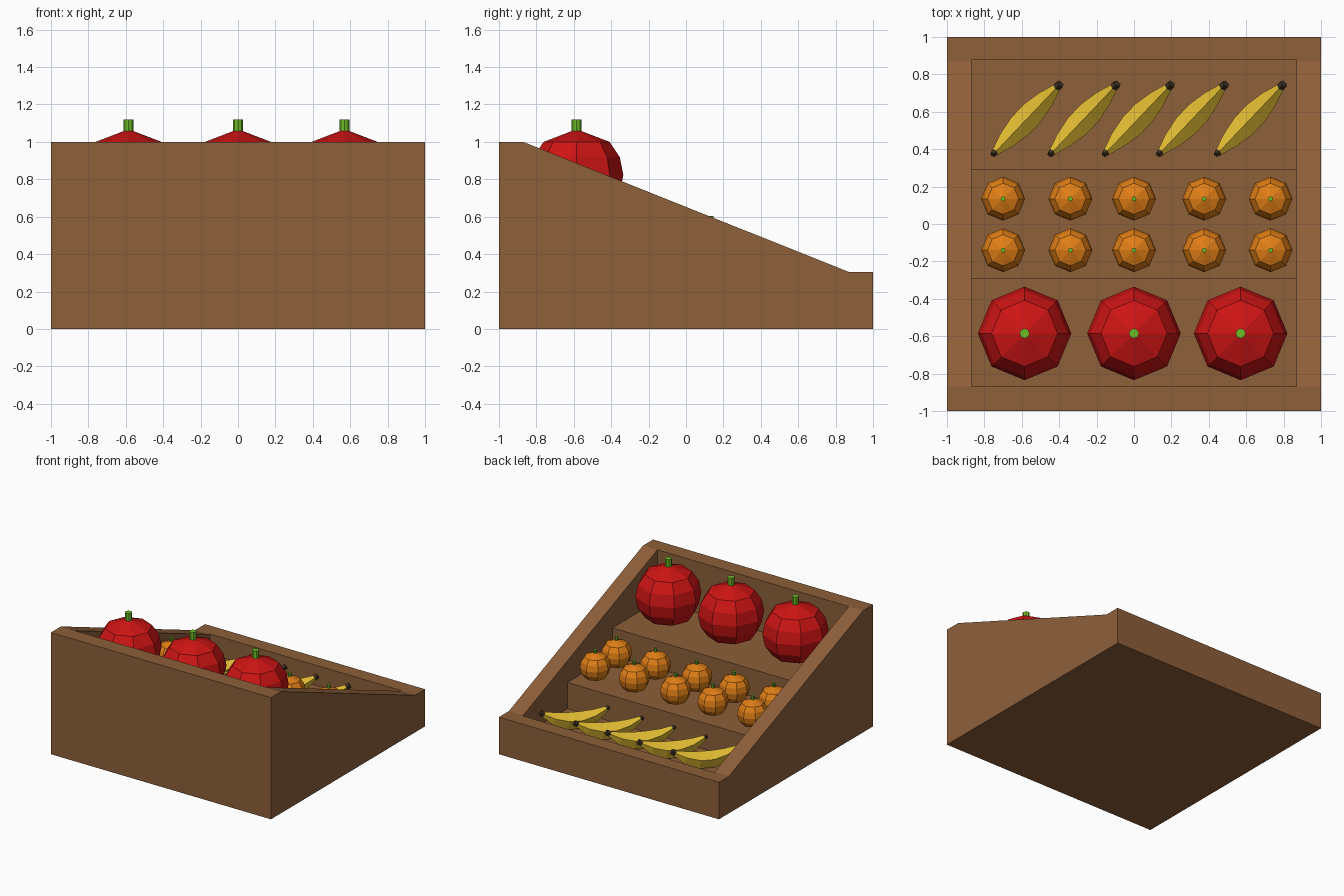
import bpy, bmesh, math
from mathutils import Vector

if "Cube" in bpy.data.objects:
    bpy.data.objects.remove(bpy.data.objects["Cube"])


def material(name, r, g, b):
    m = bpy.data.materials.new(name)
    m.diffuse_color = (r, g, b, 1)
    m.use_nodes = True
    m.node_tree.nodes["Principled BSDF"].inputs["Base Color"].default_value = m.diffuse_color
    return m


WOOD = material("wood", 0.27, 0.115, 0.042)
RED = material("red_skin", 0.62, 0.007, 0.007)
ORANGE = material("orange_skin", 0.75, 0.21, 0.008)
YELLOW = material("yellow_skin", 0.72, 0.48, 0.03)
GREEN = material("green_stem", 0.16, 0.5, 0.02)
DARK = material("dark_tip", 0.05, 0.03, 0.015)


def finish(bm, name, *mats):
    bmesh.ops.recalc_face_normals(bm, faces=bm.faces)
    me = bpy.data.meshes.new(name)
    bm.to_mesh(me)
    bm.free()
    for m in mats:
        me.materials.append(m)
    ob = bpy.data.objects.new(name, me)
    bpy.context.collection.objects.link(ob)
    return ob


def extruded(name, profile, half_width, mat):
    """Extrude a (y, z) profile symmetrically along x."""
    bm = bmesh.new()
    face = bm.faces.new([bm.verts.new((-half_width, y, z)) for y, z in profile])
    ext = bmesh.ops.extrude_face_region(bm, geom=[face])["geom"]
    moved = [v for v in ext if isinstance(v, bmesh.types.BMVert)]
    bmesh.ops.translate(bm, verts=moved, vec=(2 * half_width, 0, 0))
    return finish(bm, name, mat)


def loft(bm, rings, mats):
    """Skin a list of point rings, capping both ends."""
    loops = [[bm.verts.new(p) for p in ring] for ring in rings]
    n = len(loops[0])
    for a, b, mi in zip(loops, loops[1:], mats):
        for i in range(n):
            j = (i + 1) % n
            bm.faces.new((a[i], a[j], b[j], b[i])).material_index = mi
    for loop, mi in ((loops[0], mats[0]), (loops[-1], mats[-1])):
        bm.faces.new(loop).material_index = mi


# Sloped crate with stepped interior
crate = extruded("crate", [(-1, 0), (1, 0), (1, 0.305), (0.87, 0.305),
                           (-0.87, 1), (-1, 1)], 1, WOOD)
cutter = extruded("step_cutter", [(0.88, 0.14), (0.295, 0.14), (0.295, 0.355),
                                  (-0.29, 0.355), (-0.29, 0.58), (-0.87, 0.58),
                                  (-0.87, 1.5), (0.88, 1.5)], 0.87, WOOD)
cutter.hide_render = True
mod = crate.modifiers.new("steps", "BOOLEAN")
mod.operation, mod.solver, mod.object = "DIFFERENCE", "EXACT", cutter
bpy.context.view_layer.objects.active = crate
bpy.ops.object.modifier_apply(modifier=mod.name)
bpy.data.objects.remove(cutter)


# Round fruit: eight-sided body with a short stem
def round_fruit(name, mat, loc, s):
    def ring(r, z):
        return [Vector(loc) + s * Vector((r * math.cos(k * math.pi / 4),
                r * math.sin(k * math.pi / 4), z)) for k in range(8)]
    bm = bmesh.new()
    prof = [(0.02, -0.237)]
    for lat in (-45, -22.5, 0, 22.5, 45):
        a = math.radians(lat)
        prof.append((0.25 * math.cos(a), 0.25 * math.sin(a)))
    prof.append((0.02, 0.237))
    loft(bm, [ring(r, z) for r, z in prof], [0] * 6)
    loft(bm, [ring(0.027, 0.2), ring(0.027, 0.297)], [1])
    finish(bm, name, mat, GREEN)


for i, x in enumerate((-0.585, 0, 0.57)):
    round_fruit(f"apple_{i + 1}", RED, (x, -0.585, 0.823), 1)
for row, y in enumerate((0.135, -0.14)):
    for i, x in enumerate((-0.7, -0.34, 0, 0.375, 0.73)):
        round_fruit(f"orange_{row * 5 + i + 1}", ORANGE, (x, y, 0.465), 0.47)


# Banana: five-sided tapered tube, curved upward, with dark ends
def banana(name, x):
    d = Vector((0.69, 0.725, 0)).normalized()
    side = Vector((-d.y, d.x, 0))
    half, lift = 0.262, 0.09
    rings = []
    for t, r in ((-1, 0.016), (-0.93, 0.021), (-0.6, 0.05), (-0.2, 0.069),
                 (0.2, 0.069), (0.6, 0.05), (0.9, 0.023), (1, 0.023)):
        c = Vector((x, 0.56, 0.21)) + d * half * t + Vector((0, 0, lift * t * t))
        tangent = (d * half + Vector((0, 0, 2 * lift * t))).normalized()
        up = tangent.cross(side)
        rings.append([c + r * (up * math.cos(a) + side * math.sin(a))
                      for a in (k * math.tau / 5 for k in range(5))])
    bm = bmesh.new()
    loft(bm, rings, [1, 0, 0, 0, 0, 0, 1])
    finish(bm, name, YELLOW, DARK)


for i, x in enumerate((-0.575, -0.27, 0.02, 0.31, 0.62)):
    banana(f"banana_{i + 1}", x)
